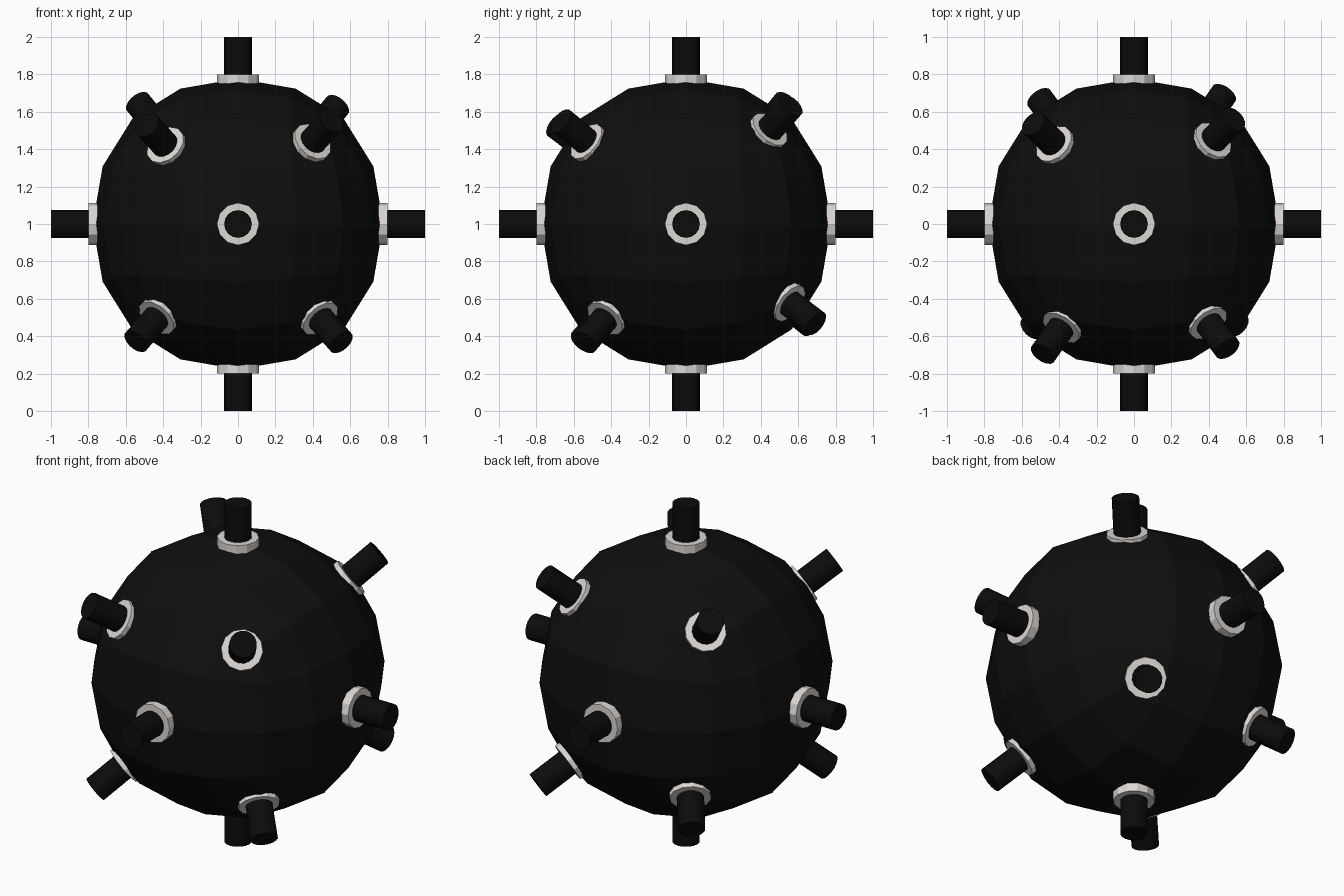
import bpy, bmesh, math
from mathutils import Vector, Matrix

if "Cube" in bpy.data.objects:
    bpy.data.objects.remove(bpy.data.objects["Cube"])

CENTRE = Vector((0, 0, 1))


def material(name, rgb):
    m = bpy.data.materials.new(name)
    m.diffuse_color = (*rgb, 1)
    m.use_nodes = True
    m.node_tree.nodes["Principled BSDF"].inputs["Base Color"].default_value = m.diffuse_color
    return m


black = material("hull black", (0.0045, 0.0045, 0.0045))
spike_black = material("spike black", (0.0035, 0.0035, 0.0035))
pale = material("pale metal", (0.72, 0.68, 0.65))


def add_object(name, bm, mat, matrix=None):
    if matrix:
        bm.transform(matrix)
    bmesh.ops.recalc_face_normals(bm, faces=bm.faces)
    mesh = bpy.data.meshes.new(name)
    bm.to_mesh(mesh)
    bm.free()
    mesh.materials.append(mat)
    ob = bpy.data.objects.new(name, mesh)
    bpy.context.collection.objects.link(ob)
    return ob


def rod(name, direction, r, start, end, sides, mat):
    """Closed cylinder along a direction from the hull centre."""
    bm = bmesh.new()
    bmesh.ops.create_cone(bm, cap_ends=True, segments=sides, radius1=r,
                          radius2=r, depth=end - start)
    turn = Vector((0, 0, 1)).rotation_difference(direction).to_matrix().to_4x4()
    shift = Matrix.Translation((0, 0, (start + end) / 2))
    return add_object(name, bm, mat, Matrix.Translation(CENTRE) @ turn @ shift)


def collar_ring(name, direction, r_out, r_in, start, end, sides, mat):
    """Flat ring revolved around a direction."""
    bm = bmesh.new()
    profile = [(r_in, start), (r_out, start), (r_out, end), (r_in, end)]
    loops = []
    for i in range(sides):
        a = 2 * math.pi * i / sides
        loops.append([bm.verts.new((r * math.cos(a), r * math.sin(a), z))
                      for r, z in profile])
    for i in range(sides):
        p, q = loops[i], loops[(i + 1) % sides]
        for k in range(4):
            n = (k + 1) % 4
            bm.faces.new((p[k], q[k], q[n], p[n]))
    turn = Vector((0, 0, 1)).rotation_difference(direction).to_matrix().to_4x4()
    return add_object(name, bm, mat, Matrix.Translation(CENTRE) @ turn)


# Hull: a cube rounded by subdivision, scaled to its pole radius
bm = bmesh.new()
bmesh.ops.create_cube(bm, size=2)
hull = add_object("hull", bm, black)
sub = hull.modifiers.new("round", 'SUBSURF')
sub.levels = sub.render_levels = 2
bpy.context.view_layer.objects.active = hull
hull.select_set(True)
bpy.ops.object.modifier_apply(modifier=sub.name)
pole = max(v.co.z for v in hull.data.vertices)
hull.data.transform(Matrix.Translation(CENTRE) @ Matrix.Scale(0.777 / pole, 4))
for p in hull.data.polygons:
    p.use_smooth = False

# Spikes: six on the axes, eight roughly on the diagonals
directions = [(1, 0, 0), (-1, 0, 0), (0, 1, 0), (0, -1, 0), (0, 0, 1), (0, 0, -1),
              (-.47, -.67, .51), (.48, -.64, .53), (-.52, .52, .63), (.52, .55, .62),
              (-.53, -.54, -.61), (.54, -.53, -.62), (-.49, .65, -.52), (.47, .68, -.52)]
for i, d in enumerate(directions):
    d = Vector(d).normalized()
    rod(f"spike_{i + 1}", d, 0.074, 0.70, 1.0, 16, spike_black)
    collar_ring(f"collar_{i + 1}", d, 0.113, 0.073, 0.73, 0.80, 12, pale)
